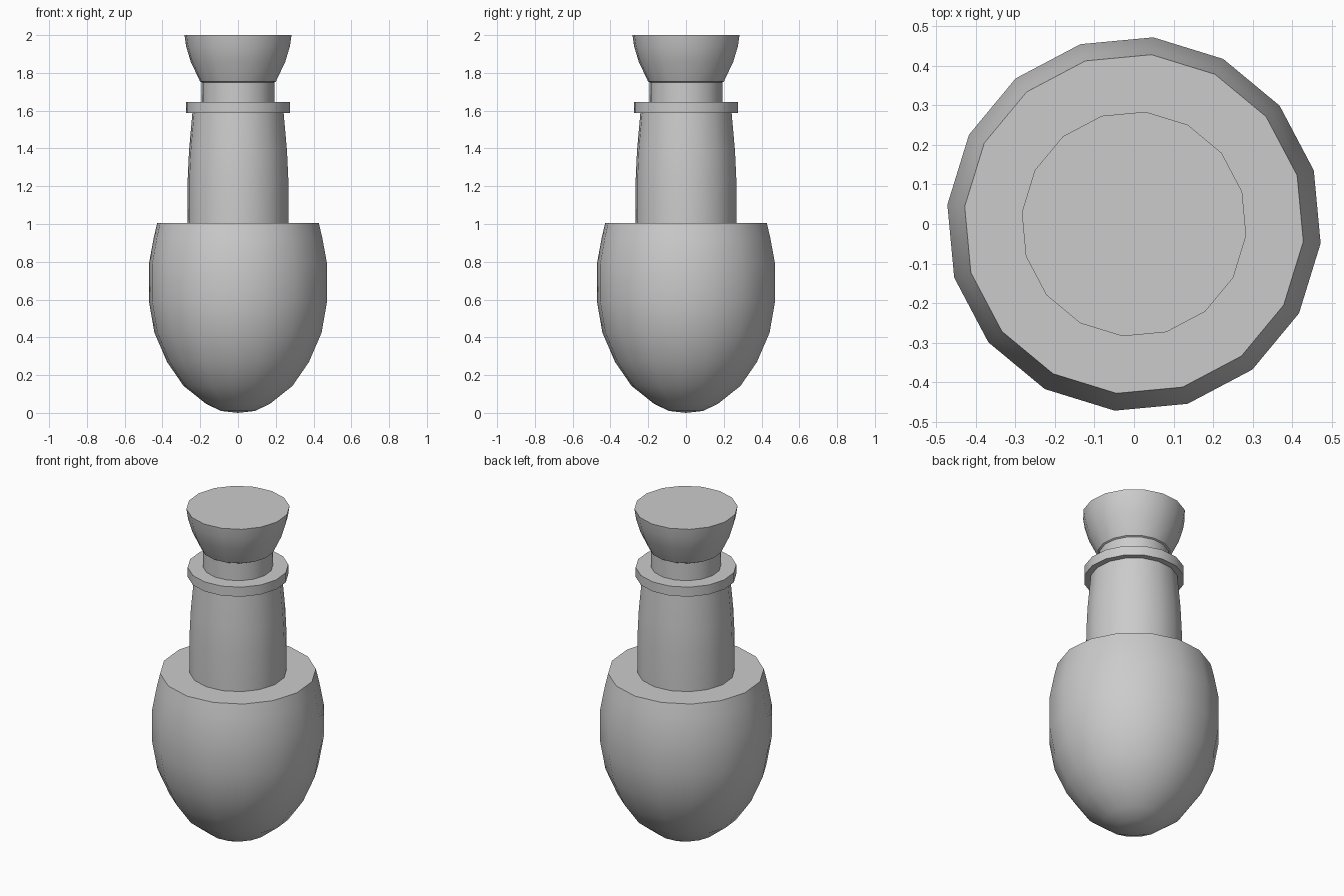
import bpy, bmesh
from math import cos, sin, radians, tau

if "Cube" in bpy.data.objects:
    bpy.data.objects.remove(bpy.data.objects["Cube"])

SIDES = 16
TURN = radians(16.6)


def lathe(name, profile):
    """Revolve (radius, z) points around z; radius 0 makes a pole, a final
    negative radius marks a flat cap on the previous ring."""
    bm = bmesh.new()
    rings = []
    for r, z in profile:
        if r == 0:
            rings.append([bm.verts.new((0, 0, z))])
        else:
            rings.append([bm.verts.new((r * cos(TURN + tau * i / SIDES),
                                        r * sin(TURN + tau * i / SIDES), z))
                          for i in range(SIDES)])
    for a, b in zip(rings, rings[1:]):
        for i in range(SIDES):
            j = (i + 1) % SIDES
            if len(a) == 1:
                bm.faces.new((a[0], b[j], b[i]))
            elif len(b) == 1:
                bm.faces.new((a[i], a[j], b[0]))
            else:
                bm.faces.new((a[i], a[j], b[j], b[i]))
    mesh = bpy.data.meshes.new(name)
    bm.to_mesh(mesh)
    bm.free()
    obj = bpy.data.objects.new(name, mesh)
    bpy.context.collection.objects.link(obj)
    bpy.ops.object.select_all(action='DESELECT')
    obj.select_set(True)
    bpy.context.view_layer.objects.active = obj
    bpy.ops.object.shade_smooth_by_angle(angle=radians(35))
    return obj


# rounded lower bulb with a flat shoulder
lathe("bulb", [(0, 0), (0.09, 0.01), (0.17, 0.048), (0.29, 0.143),
               (0.378, 0.27), (0.445, 0.425), (0.474, 0.59), (0.474, 0.79),
               (0.448, 0.93), (0.43, 1.005), (0.268, 1.005)])

# slightly tapering column
lathe("column", [(0.268, 1.005), (0.268, 1.235), (0.261, 1.385), (0.243, 1.587)])

# thin projecting ring
lathe("collar", [(0.243, 1.587), (0.278, 1.587), (0.278, 1.645), (0.193, 1.645)])

# narrow neck flaring into the flat-topped cap
lathe("flared_cap", [(0.193, 1.645), (0.193, 1.75), (0.202, 1.755),
                     (0.252, 1.86), (0.276, 1.94), (0.285, 2.0), (0, 2.0)])
